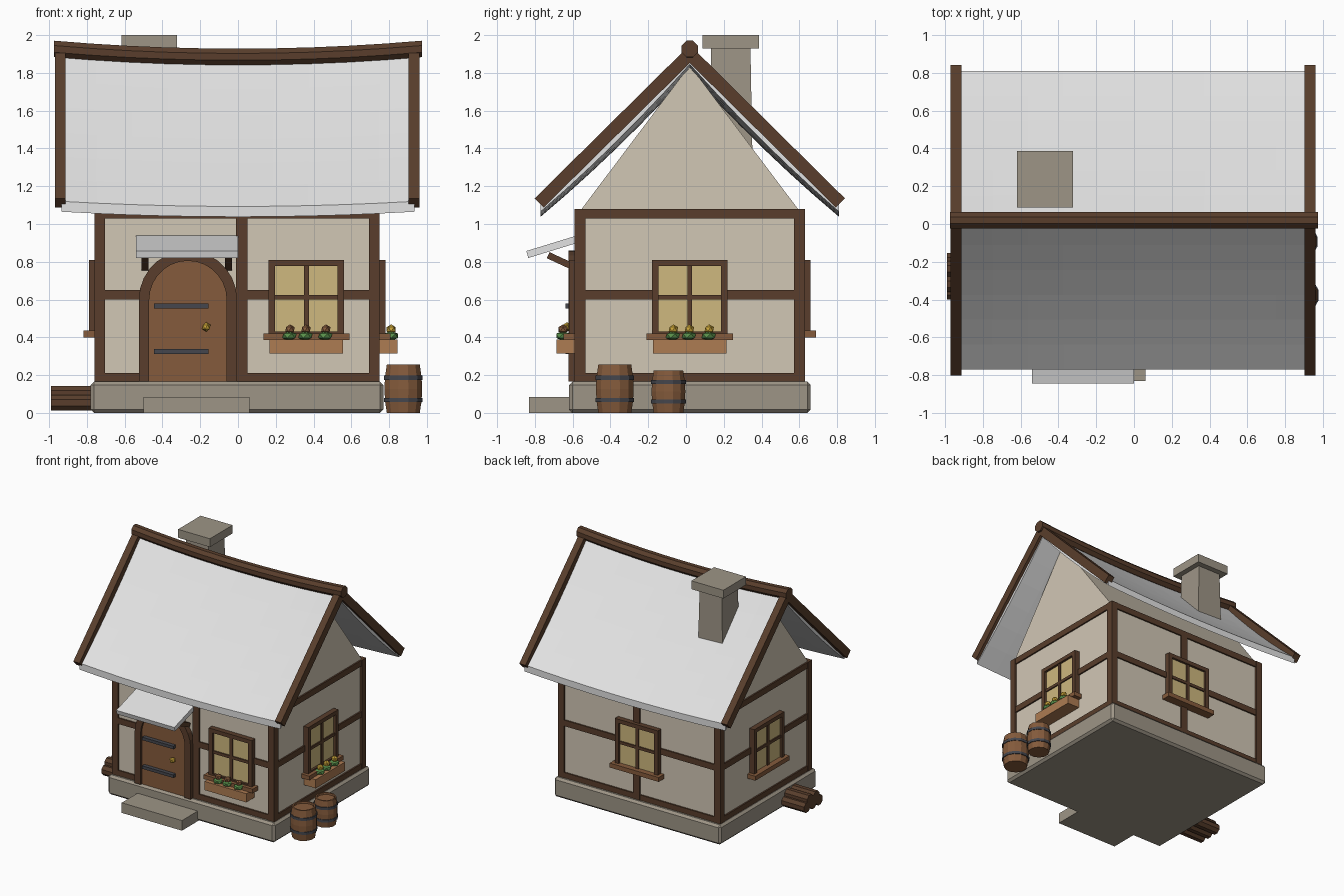
import bpy
import bmesh
from math import cos, sin, pi, radians
from mathutils import Matrix, Vector

cube = bpy.data.objects.get("Cube")
if cube:
    bpy.data.objects.remove(cube, do_unlink=True)


def material(name, r, g, b):
    m = bpy.data.materials.new(name)
    m.use_nodes = True
    m.diffuse_color = (r, g, b, 1)
    bsdf = m.node_tree.nodes["Principled BSDF"]
    bsdf.inputs["Base Color"].default_value = (r, g, b, 1)
    bsdf.inputs["Roughness"].default_value = 0.8
    return m


PLASTER = material("cream_plaster", .64, .57, .46)
TIMBER = material("dark_timber", .10, .048, .025)
WOOD = material("brown_wood", .235, .105, .045)
PLANTER = material("light_wood", .42, .20, .085)
STONE = material("grey_stone", .34, .30, .24)
ROOF = material("pale_roof", .76, .76, .76)
GLASS = material("warm_glass", .62, .48, .21)
IRON = material("black_iron", .06, .062, .075)
GOLD = material("yellow_gold", .60, .38, .04)
GREEN = material("leaf_green", .10, .28, .07)


def finish(name, bm, mat, matrix=None, bevel=0):
    bmesh.ops.recalc_face_normals(bm, faces=bm.faces)
    mesh = bpy.data.meshes.new(name)
    bm.to_mesh(mesh)
    bm.free()
    mesh.materials.append(mat)
    obj = bpy.data.objects.new(name, mesh)
    bpy.context.scene.collection.objects.link(obj)
    if matrix:
        obj.matrix_world = matrix
    if bevel:
        mod = obj.modifiers.new("Bevel", "BEVEL")
        mod.width, mod.segments = bevel, 1
    return obj


def boxes(name, spans, mat, matrix=None, bevel=0):
    """One object from boxes, each given as (x0, x1, y0, y1, z0, z1)."""
    bm = bmesh.new()
    for x0, x1, y0, y1, z0, z1 in spans:
        size = Matrix.Diagonal((abs(x1 - x0), abs(y1 - y0), abs(z1 - z0), 1))
        mid = Vector((x0 + x1, y0 + y1, z0 + z1)) / 2
        bmesh.ops.create_cube(bm, size=1, matrix=Matrix.Translation(mid) @ size)
    return finish(name, bm, mat, matrix, bevel)


def loft(name, rings, mat, matrix=None):
    """Skin closed rings of equal point count, capping both ends."""
    bm = bmesh.new()
    rows = [[bm.verts.new(p) for p in ring] for ring in rings]
    n = len(rows[0])
    for a, b in zip(rows, rows[1:]):
        for i in range(n):
            j = (i + 1) % n
            bm.faces.new((a[i], a[j], b[j], b[i]))
    bm.faces.new(rows[0])
    bm.faces.new(rows[-1])
    return finish(name, bm, mat, matrix)


def prism(name, profile, x0, x1, mat):
    return loft(name, [[(x, y, z) for y, z in profile] for x in (x0, x1)], mat)


def bar(a, b, thick):
    """Rectangular profile around the line a-b."""
    a, b = Vector(a), Vector(b)
    side = (b - a).normalized().orthogonal() * thick / 2
    return [a + side, b + side, b - side, a - side]


def circle(r, n, z=0):
    return [(r * cos(2 * pi * (i + .5) / n), r * sin(2 * pi * (i + .5) / n), z) for i in range(n)]


def blob(name, at, r, flat, mat, matrix=None):
    bm = bmesh.new()
    m = Matrix.Translation(at) @ Matrix.Diagonal((r, r, r * flat, 1))
    bmesh.ops.create_icosphere(bm, subdivisions=1, radius=1, matrix=m)
    return finish(name, bm, mat, matrix)


# Stone base, doorstep and chimney
boxes("foundation", [(-.78, .77, -.62, .66, 0, .165)], STONE, bevel=.018)
boxes("doorstep", [(-.5, .06, -.83, -.6, 0, .085)], STONE)
square = lambda h, z: [(-h, -h, z), (h, -h, z), (h, h, z), (-h, h, z)]
at_chimney = Matrix.Translation((-.47, .237, 0))
loft("chimney_stack", [square(.115, 1.35), square(.104, 1.94)], STONE, at_chimney)
boxes("chimney_cap", [(-.148, .148, -.15, .15, 1.93, 2)], STONE, at_chimney)

# Walls with gables
X0, X1, Y0, Y1, MID = -.745, .735, -.575, .615, .02
prism("walls", [(Y0, .16), (Y0, 1.05), (MID, 1.84), (Y1, 1.05), (Y1, .16)], X0, X1, PLASTER)

# Timber framing
D = .015
posts = [(x, x + .057, y, y + .057, .165, 1.08)
         for x in (X0 - D, X1 + D - .057) for y in (Y0 - D, Y1 + D - .057)]
posts += [(-.01, .05, y, y + .03, .165, 1.06) for y in (Y0 - D, Y1 + D - .03)]
boxes("timber_posts", posts, TIMBER)
E = .012
rails = []
for z0, z1 in ((.165, .21), (.6, .65), (1.03, 1.08)):
    rails += [(X0, X1, y, y + .03, z0, z1) for y in (Y0 - E, Y1 + E - .03)]
    rails += [(x, x + .03, Y0, Y1, z0, z1) for x in (X0 - E, X1 + E - .03)]
boxes("timber_rails", rails, TIMBER)


# Sagging roof slopes, verge rafters and ridge log
def slope_ring(x, side):
    ring = []
    dip = 1 - (x / .935) ** 2
    steps = [i / 6 for i in range(7)]
    for v in steps:
        z = 1.9 - .78 * v - .1 * v * (1 - v) - dip * (.045 - .018 * v)
        ring.append((x, MID + side * .79 * v, z))
    return ring + [(px, py, pz - .055) for px, py, pz in reversed(ring)]


xs = [-.935 + 1.87 * i / 10 for i in range(11)]
for label, side in (("front", -1), ("back", 1)):
    loft(f"{label}_roof", [slope_ring(x, side) for x in xs], ROOF)
    for end, x in (("right", -.97), ("left", .903)):
        prism(f"{label}_{end}_rafter", bar((MID, 1.9), (MID + side * .797, 1.112), .068),
              x, x + .057, TIMBER)
ridge = []
for x in xs:
    x *= .975 / .935
    dip = .042 * (1 - (x / .975) ** 2)
    ridge.append([(x, MID + p[0], 1.927 - dip + p[1]) for p in circle(.047, 8)])
loft("ridge_log", ridge, TIMBER)


# Arched door
def arch(r, cx=-.265, spring=.6, n=14):
    pts = [(cx - r, .165)]
    pts += [(cx - r * cos(pi * i / n), spring + r * sin(pi * i / n)) for i in range(n + 1)]
    return pts + [(cx + r, .165)]


loft("door", [[(x, y, z) for x, z in arch(.215)] for y in (-.57, -.605)], WOOD)
loft("door_frame", [[(a, -.57, b), (a, -.622, b), (c, -.622, d), (c, -.57, d)]
                    for (a, b), (c, d) in zip(arch(.205), arch(.26))], TIMBER)
boxes("door_hinges", [(-.445, -.155, -.638, -.6, z, z + .025) for z in (.312, .553)], IRON)
blob("door_knob", (-.168, -.63, .455), .025, 1, GOLD)

# Door canopy on struts
prism("door_canopy", [(-.575, .94), (-.575, .90), (-.835, .82), (-.845, .857)], -.54, 0, ROOF)
for label, x in (("right", -.51), ("left", -.068)):
    prism(f"canopy_{label}_strut", bar((-.73, .835), (-.59, .77), .035), x, x + .036, TIMBER)


# Windows, built facing the front and turned onto each wall
def window(side, x, y, turn, blooms=None):
    m = Matrix.Translation((x, y, 0)) @ Matrix.Rotation(radians(turn), 4, "Z")
    w, bottom, top = .2, .41, .81
    boxes(f"{side}_window_glass", [(-w + .01, w - .01, -.025, .01, bottom, top - .01)], GLASS, m)
    boxes(f"{side}_window_frame", [
        (-w, -w + .035, -.045, 0, bottom, top), (w - .035, w, -.045, 0, bottom, top),
        (-w, w, -.044, 0, top - .033, top), (-w, w, -.044, 0, bottom, bottom + .022),
        (-.013, .013, -.036, 0, bottom, top), (-w, w, -.035, 0, .6, .624)], TIMBER, m)
    boxes(f"{side}_window_sill", [(-.228, .228, -.073, 0, .385 if blooms else .4, .42 if blooms else .437)],
          WOOD, m)
    if blooms:
        boxes(f"{side}_planter", [(-.195, .195, -.11, 0, .315, .388)], PLANTER, m)
        for i, u in enumerate((-.09, -.005, .1)):
            blob(f"{side}_leaves_{i}", (u, -.076, .408), .042, .62, GREEN, m)
            blob(f"{side}_flower_{i}", (u + .003, -.076, .442), .028, .95, blooms, m)


window("front", .362, Y0, 0, WOOD)
window("left", X1, MID, 90, GOLD)
window("back", 0, Y1, 180)
window("right", X0, MID, -90)


# Barrels with iron hoops
def barrel(name, x, y, r, h):
    m = Matrix.Translation((x, y, 0))
    width = lambda t: r * (.86 + .5 * t * (1 - t))
    rings = [circle(width(t), 12, h * t) for t in (0, .25, .5, .75, 1)]
    rings += [circle(r * .74, 12, h), circle(r * .73, 12, h - .015)]
    loft(f"{name}_barrel", rings, WOOD, m)
    for label, t in (("lower", .27), ("upper", .73)):
        hoop = [circle(width(t) + .005, 12, h * t + dz) for dz in (-.011, .011)]
        loft(f"{name}_{label}_hoop", hoop, IRON, m)


barrel("large", .875, -.377, .105, .255)
barrel("small", .88, -.093, .094, .225)

# Stacked firewood
for row, (z, ys) in enumerate(((.053, (-.195, -.277, -.359)), (.102, (-.236, -.318)))):
    for i, y in enumerate(ys):
        loft(f"log_{row}_{i}", [[(x, y + a, z + b) for a, b, _ in circle(.044, 8)]
                                for x in (-.99, -.7)], TIMBER)
